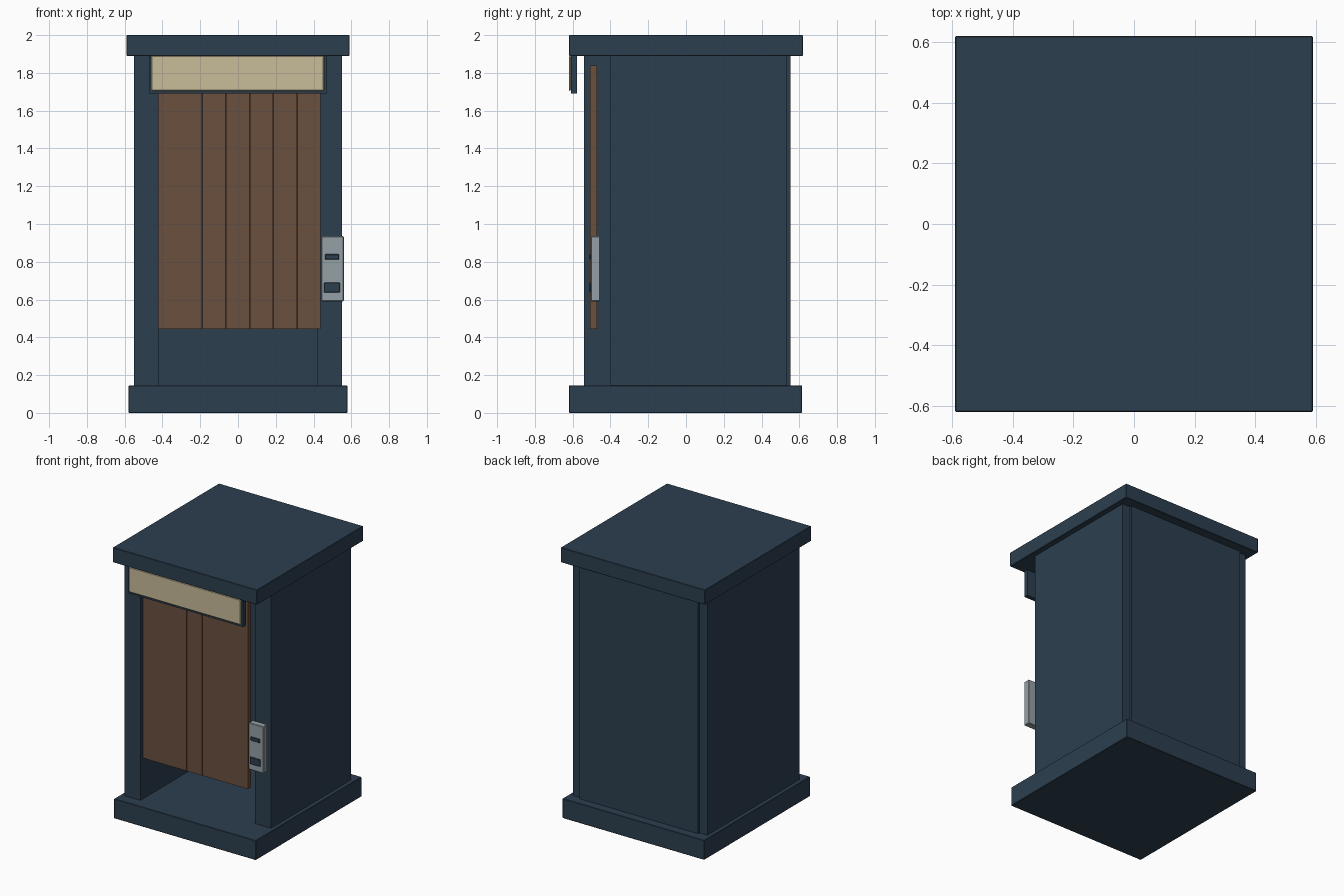
import bpy
import bmesh

cube = bpy.data.objects.get("Cube")
if cube:
    bpy.data.objects.remove(cube, do_unlink=True)


def linear(c):
    return c / 12.92 if c <= 0.04045 else ((c + 0.055) / 1.055) ** 2.4


def material(name, r, g, b):
    mat = bpy.data.materials.new(name)
    mat.use_nodes = True
    color = (*[linear(c / 255) for c in (r, g, b)], 1)
    mat.diffuse_color = color
    mat.node_tree.nodes["Principled BSDF"].inputs["Base Color"].default_value = color
    return mat


navy = material("navy paint", 44, 63, 79)
brown = material("brown curtain", 107, 80, 62)
cream = material("cream sign", 200, 188, 152)
grey = material("grey metal", 149, 161, 166)


def box(name, mat, x, y, z, bevel=0.0):
    """Box spanning the given (min, max) ranges, with an optional edge bevel."""
    bm = bmesh.new()
    bmesh.ops.create_cube(bm, size=1)
    for v in bm.verts:
        v.co = [r[0] if c < 0 else r[1] for c, r in zip(v.co, (x, y, z))]
    mesh = bpy.data.meshes.new(name)
    bm.to_mesh(mesh)
    bm.free()
    mesh.materials.append(mat)
    obj = bpy.data.objects.new(name, mesh)
    bpy.context.collection.objects.link(obj)
    if bevel:
        mod = obj.modifiers.new("Edge bevel", 'BEVEL')
        mod.width = bevel
        mod.segments = 1
    return obj


FLOOR, CEILING = 0.145, 1.89

# Base and roof slabs
box("base", navy, (-0.58, 0.58), (-0.62, 0.615), (0, FLOOR), 0.003)
box("roof", navy, (-0.59, 0.59), (-0.62, 0.62), (CEILING, 2), 0.003)

# Side walls: the one beside the coin unit is set further back
box("right_wall", navy, (-0.55, -0.42), (-0.54, 0.535), (FLOOR, CEILING))
box("left_wall", navy, (0.42, 0.55), (-0.40, 0.535), (FLOOR, CEILING))

# Back panel standing slightly proud of the walls
box("back_panel", navy, (-0.485, 0.485), (0.45, 0.552), (FLOOR, CEILING))

# Sign frame and its lit plate
box("sign_frame", navy, (-0.47, 0.47), (-0.61, -0.578), (1.69, CEILING))
box("sign_plate", cream, (-0.46, 0.455), (-0.619, -0.61), (1.705, CEILING), 0.004)

# Curtain of seven vertical strips
STRIPS = 7
pitch = 0.88 / STRIPS
for i in range(STRIPS):
    start = -0.44 + i * pitch
    box(f"curtain_strip_{i + 1}", brown, (start, start + pitch - 0.002),
        (-0.507, -0.472), (0.445, 1.84))

# Coin unit with two slots
box("coin_unit", grey, (0.44, 0.56), (-0.503, -0.455), (0.59, 0.936), 0.004)
box("coin_slot", navy, (0.46, 0.535), (-0.512, -0.503), (0.812, 0.84), 0.003)
box("return_slot", navy, (0.455, 0.54), (-0.512, -0.503), (0.637, 0.69), 0.003)
